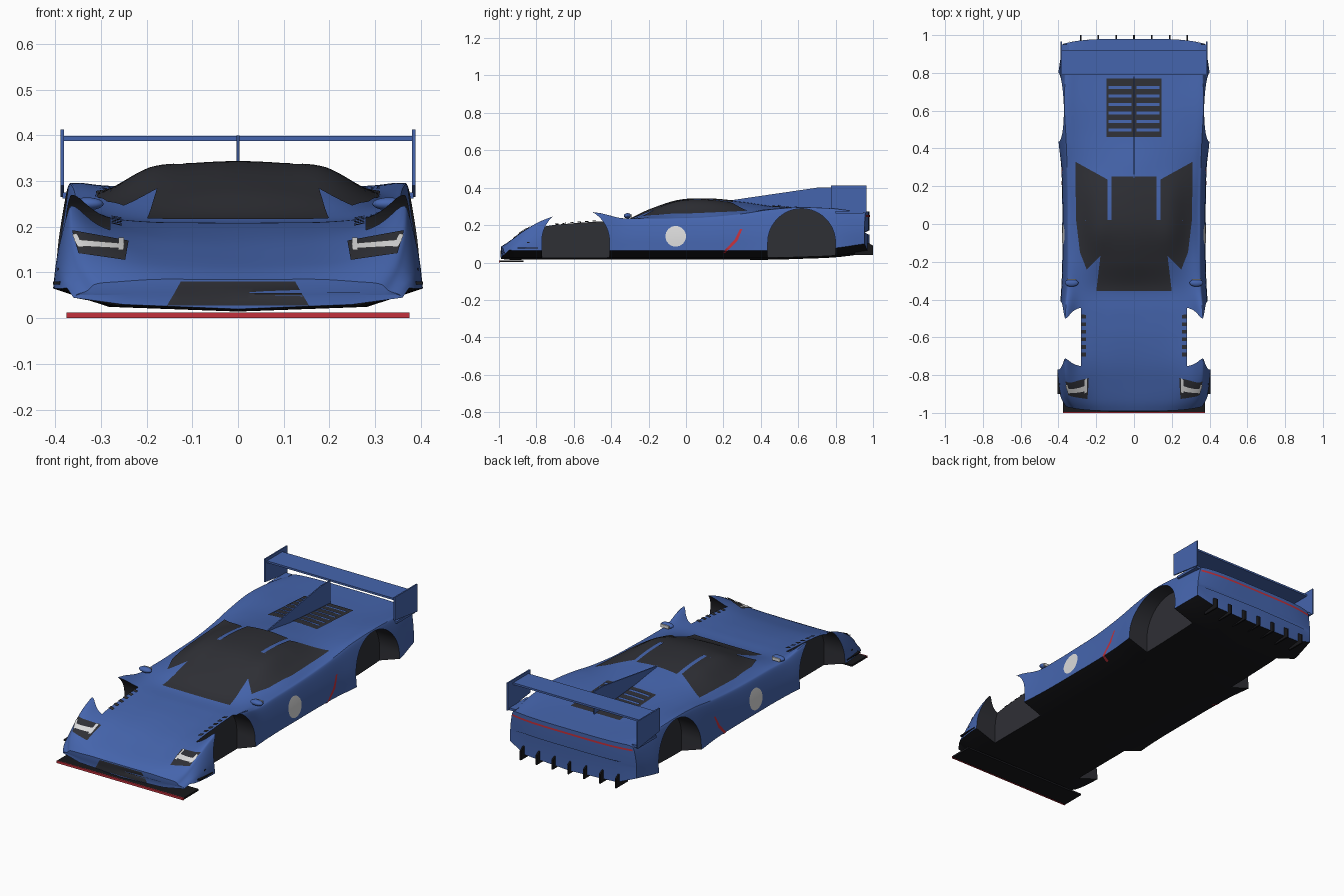
import bpy, bmesh, math
from mathutils import Vector
from mathutils.bvhtree import BVHTree

if "Cube" in bpy.data.objects:
    bpy.data.objects.remove(bpy.data.objects["Cube"])


def material(name, r, g, b):
    m = bpy.data.materials.new(name)
    m.use_nodes = True
    m.diffuse_color = (r, g, b, 1)
    shader = next(n for n in m.node_tree.nodes if n.type == 'BSDF_PRINCIPLED')
    shader.inputs["Base Color"].default_value = (r, g, b, 1)
    return m


BLUE = material("body blue", .06, .13, .42)
BLACK = material("floor black", .009, .009, .011)
DARK = material("dark glass", .028, .029, .036)
RED = material("trim red", .55, .03, .045)
WHITE = material("lamp white", .7, .7, .7)


def finish(name, bm, mats, smooth=True):
    mesh = bpy.data.meshes.new(name)
    bm.to_mesh(mesh)
    bm.free()
    ob = bpy.data.objects.new(name, mesh)
    bpy.context.collection.objects.link(ob)
    for m in mats:
        mesh.materials.append(m)
    if smooth:
        shade(ob)
    return ob


def shade(ob):
    bpy.ops.object.select_all(action='DESELECT')
    ob.select_set(True)
    bpy.context.view_layer.objects.active = ob
    bpy.ops.object.shade_smooth_by_angle(angle=math.radians(32))


def hermite(rows, t):
    """Smooth interpolation of rows whose first entry is the parameter."""
    i = 0
    while i < len(rows) - 2 and t > rows[i + 1][0]:
        i += 1
    a, b = rows[i], rows[i + 1]
    before, after = rows[max(i - 1, 0)], rows[min(i + 2, len(rows) - 1)]
    d = b[0] - a[0]
    u = (t - a[0]) / d
    out = []
    for k in range(1, len(a)):
        m0 = (b[k] - before[k]) / (b[0] - before[0]) * d
        m1 = (after[k] - a[k]) / (after[0] - a[0]) * d
        out.append((2*u**3 - 3*u*u + 1) * a[k] + (u**3 - 2*u*u + u) * m0
                   + (3*u*u - 2*u**3) * b[k] + (u**3 - u*u) * m1)
    return out


# Body stations: y, floor, sill width, shoulder width,
# heights of fender crown, inner shoulder, roof edge and centre line
STATIONS = [
    (-.99, .02, .36, .33, .075, .08, .085, .085),
    (-.95, .015, .385, .355, .115, .115, .11, .105),
    (-.86, .015, .4, .37, .178, .165, .145, .135),
    (-.74, .015, .405, .375, .235, .2, .18, .17),
    (-.6, .015, .405, .375, .27, .215, .2, .195),
    (-.47, .015, .395, .372, .264, .222, .21, .207),
    (-.34, .015, .385, .36, .237, .225, .218, .217),
    (-.2, .015, .38, .355, .238, .246, .266, .28),
    (-.04, .015, .38, .355, .242, .27, .32, .332),
    (.12, .015, .38, .355, .248, .28, .325, .34),
    (.3, .015, .385, .36, .264, .28, .302, .324),
    (.45, .015, .4, .366, .285, .286, .292, .303),
    (.62, .02, .4, .374, .296, .29, .286, .288),
    (.8, .028, .4, .37, .288, .281, .277, .277),
    (.98, .05, .375, .36, .27, .272, .272, .272),
]


def half_section(y):
    floor, sill, top, crown, inner, edge, mid = hermite(STATIONS, y)
    k = top / .37
    low = min(floor + .05, crown - .03)
    high = crown - .015
    near = edge * .3 + mid * .7
    pts = [(sill, low), ((sill + top) / 2 + .006, (low + high) / 2), (top, high),
           (top - .02, crown), (.29 * k, inner), (.2 * k, edge), (.1 * k, near),
           (0, mid), (-.1 * k, near)]
    rows = [(i, *p) for i, p in enumerate(pts)]
    curve = [hermite(rows, j / 5) for j in range(36)]
    return [(0, floor), (.28 * k, floor + .01)] + curve


def make_ring(bm, y, squash=1.0):
    half = half_section(y)
    mid = (half[0][1] + half[-1][1]) / 2
    pts = half + [(-x, z) for x, z in reversed(half[1:-1])]
    ends = max(0, min(1, (abs(y) - .8) / .18))
    ring = []
    for x, z in pts:
        bend = .025 * ends * (abs(x) / .37) ** 4
        width = 1 if squash == 1 else .98
        ring.append(bm.verts.new((x * width, y - math.copysign(bend, y),
                                  mid + (z - mid) * squash)))
    return ring


# Body shell
bm = bmesh.new()
steps = 96
ys = [-.99 + 1.97 * i / steps for i in range(steps + 1)]
rings = [make_ring(bm, ys[0], .1)] + [make_ring(bm, y) for y in ys] + [make_ring(bm, ys[-1], .1)]
count = len(rings[0])
for r, (a, b) in enumerate(zip(rings, rings[1:])):
    for j in range(count):
        n = (j + 1) % count
        f = bm.faces.new((a[j], a[n], b[n], b[j]))
        under = j < 2 or j >= count - 2
        f.material_index = 1 if under and 0 < r < len(rings) - 2 else 0
bm.faces.new(rings[0])
bm.faces.new(rings[-1])
bmesh.ops.recalc_face_normals(bm, faces=bm.faces)
surface = BVHTree.FromBMesh(bm)
body = finish("body", bm, [BLUE, BLACK, DARK], smooth=False)


def add_prism(bm, pts, x0, x1, index=0):
    """Extrude a (y, z) outline across x."""
    left = [bm.verts.new((x0, y, z)) for y, z in pts]
    right = [bm.verts.new((x1, y, z)) for y, z in pts]
    faces = [bm.faces.new(left), bm.faces.new(right)]
    for i in range(len(pts)):
        n = (i + 1) % len(pts)
        faces.append(bm.faces.new((left[i], left[n], right[n], right[i])))
    for f in faces:
        f.material_index = index
    bmesh.ops.recalc_face_normals(bm, faces=faces)


def prism(name, pts, x0, x1, mat):
    bm = bmesh.new()
    add_prism(bm, pts, x0, x1)
    return finish(name, bm, [mat], smooth=False)


def box(name, x0, x1, y0, y1, z0, z1, mat):
    return prism(name, [(y0, z0), (y1, z0), (y1, z1), (y0, z1)], x0, x1, mat)


# Wheel wells cut from the shell
bm = bmesh.new()
for cy, cz in ((-.59, .113), (.618, .107)):
    arch = [(cy + .181 * math.cos(math.pi * i / 40), cz + .181 * math.sin(math.pi * i / 40))
            for i in range(41)]
    arch += [(cy - .181, -.1), (cy + .181, -.1)]
    for s in (1, -1):
        add_prism(bm, arch, s * .28, s * .5, 2)
cutter = finish("wheel_well_cutter", bm, [BLUE, BLACK, DARK], smooth=False)
cutter.hide_render = True
mod = body.modifiers.new("wheel_wells", 'BOOLEAN')
mod.operation, mod.solver, mod.object = 'DIFFERENCE', 'EXACT', cutter
bpy.context.view_layer.objects.active = body
bpy.ops.object.modifier_apply(modifier=mod.name)
bpy.data.objects.remove(cutter)
shade(body)

# Ray start and direction for each projection side
CASTS = {
    'top': lambda a, b, s: ((a * s, b, 1), (0, 0, -1)),
    'front': lambda a, b, s: ((a * s, -2, b), (0, 1, 0)),
    'back': lambda a, b, s: ((a * s, 2, b), (0, -1, 0)),
    'side': lambda a, b, s: ((s * 2, a, b), (-s, 0, 0)),
}


def decal(name, pts, side, mat, lift=.003, both=True, step=.014):
    """Lay a convex outline onto the body as a thin plate."""
    for s in (1, -1) if both else (1,):
        lo = [min(p[i] for p in pts) for i in (0, 1)]
        size = [max(p[i] for p in pts) - lo[i] for i in (0, 1)]
        area = sum(p[0] * q[1] - q[0] * p[1] for p, q in zip(pts, pts[1:] + pts[:1]))
        outline = pts if area > 0 else pts[::-1]
        bm = bmesh.new()
        nx, ny = [max(1, math.ceil(d / step)) for d in size]
        bmesh.ops.create_grid(bm, x_segments=nx, y_segments=ny, size=1)
        for v in bm.verts:
            v.co = (lo[0] + (v.co.x + 1) / 2 * size[0], lo[1] + (v.co.y + 1) / 2 * size[1], 0)
        for p, q in zip(outline, outline[1:] + outline[:1]):
            bmesh.ops.bisect_plane(bm, geom=bm.verts[:] + bm.edges[:] + bm.faces[:],
                                   plane_co=(*p, 0), plane_no=(q[1] - p[1], p[0] - q[0], 0),
                                   clear_outer=True)
        missed = []
        for v in bm.verts:
            start, ray = CASTS[side](v.co.x, v.co.y, s)
            hit, normal = surface.ray_cast(Vector(start), Vector(ray))[:2]
            if hit is None:
                missed.append(v)
            else:
                v.co = hit + normal * lift
        bmesh.ops.delete(bm, geom=missed, context='VERTS')
        bm.normal_update()
        for f in bm.faces:
            if f.normal.dot(Vector(ray)) > 0:
                f.normal_flip()
        finish(name, bm, [mat])


def rect(a0, a1, b0, b1):
    return [(a0, b0), (a1, b0), (a1, b1), (a0, b1)]


# Glass
decal("windscreen", [(-.2, -.355), (.2, -.355), (.17, -.11), (-.17, -.11)], 'top', DARK, both=False)
decal("roof_panel", rect(-.12, .12, -.11, .25), 'top', DARK, both=False)
decal("side_window_front", [(.12, -.11), (.25, -.24), (.285, -.15), (.305, .02), (.12, .02)], 'top', DARK)
decal("side_window_rear", [(.14, .02), (.305, .02), (.31, .33), (.14, .235)], 'top', DARK)

# Headlights and nose intake
decal("headlight", [(.362, .19), (.24, .167), (.247, .125), (.348, .14)], 'front', DARK)
decal("headlight_bar", [(.357, .168), (.25, .158), (.25, .147), (.35, .153)], 'front', WHITE, .006)
decal("headlight_inner_tick", rect(.251, .263, .143, .17), 'front', WHITE, .007)
decal("headlight_outer_tick", [(.36, .178), (.352, .18), (.338, .15), (.348, .15)], 'front', WHITE, .007)
decal("nose_intake", [(-.155, .028), (.155, .028), (.125, .08), (-.125, .08)], 'front', DARK, both=False)

# Side roundel, side flash and tail light strip
roundel = [(-.055 + .055 * math.cos(a * math.pi / 16), .14 + .055 * math.sin(a * math.pi / 16))
           for a in range(32)]
decal("door_roundel", roundel, 'side', WHITE)
decal("side_flash_lower", [(.195, .052), (.21, .052), (.275, .115), (.262, .125)], 'side', RED)
decal("side_flash_upper", [(.262, .125), (.275, .115), (.302, .18), (.29, .18)], 'side', RED)
decal("tail_light_strip", rect(-.355, .355, .243, .253), 'back', RED, both=False)

# Engine cover louvres and front arch louvres
decal("engine_vent", rect(-.145, .145, .46, .77), 'top', DARK, both=False)
for i in range(6):
    y = .49 + i * .045
    decal("engine_slat", rect(.012, .135, y, y + .016), 'top', BLUE, .008)
    y = -.7 + i * .04
    decal("arch_louvre", rect(.255, .279, y, y + .02), 'top', DARK, .007)

# Spine fin and rear wing
prism("spine_fin", [(.22, .33), (.7, .4), (.78, .4), (.78, .27), (.5, .28)], -.003, .003, BLUE)
box("wing_plane", -.385, .385, .79, .92, .388, .398, BLUE)
for s in (1, -1):
    prism("wing_endplate", [(.775, .29), (.775, .413), (.965, .413), (.965, .265)],
          s * .381, s * .388, BLUE)
    box("endplate_mount", s * .345, s * .384, .8, .95, .262, .275, BLUE)
    # Dive planes and mirrors
    box("dive_plane_lower", s * .34, s * .405, -.9, -.79, .074, .08, BLACK)
    box("dive_plane_upper", s * .34, s * .395, -.85, -.78, .104, .11, BLACK)
    bm = bmesh.new()
    bmesh.ops.create_uvsphere(bm, u_segments=20, v_segments=12, radius=1)
    for v in bm.verts:
        v.co = (s * .33 + v.co.x * .036, -.312 + v.co.y * .02, .25 + v.co.z * .014)
    finish("mirror", bm, [BLUE])
    box("mirror_glass", s * .306, s * .354, -.296, -.29, .242, .258, WHITE)

# Splitter with red lip, diffuser fins
box("splitter", -.375, .375, -.995, -.87, .002, .012, BLACK)
box("splitter_lip", -.375, .375, -1, -.994, 0, .012, RED)
for i in range(-3, 4):
    prism("diffuser_fin", [(.9, .04), (1, .04), (1, .09), (.975, .105), (.9, .105)],
          i * .094 - .004, i * .094 + .004, BLACK)
